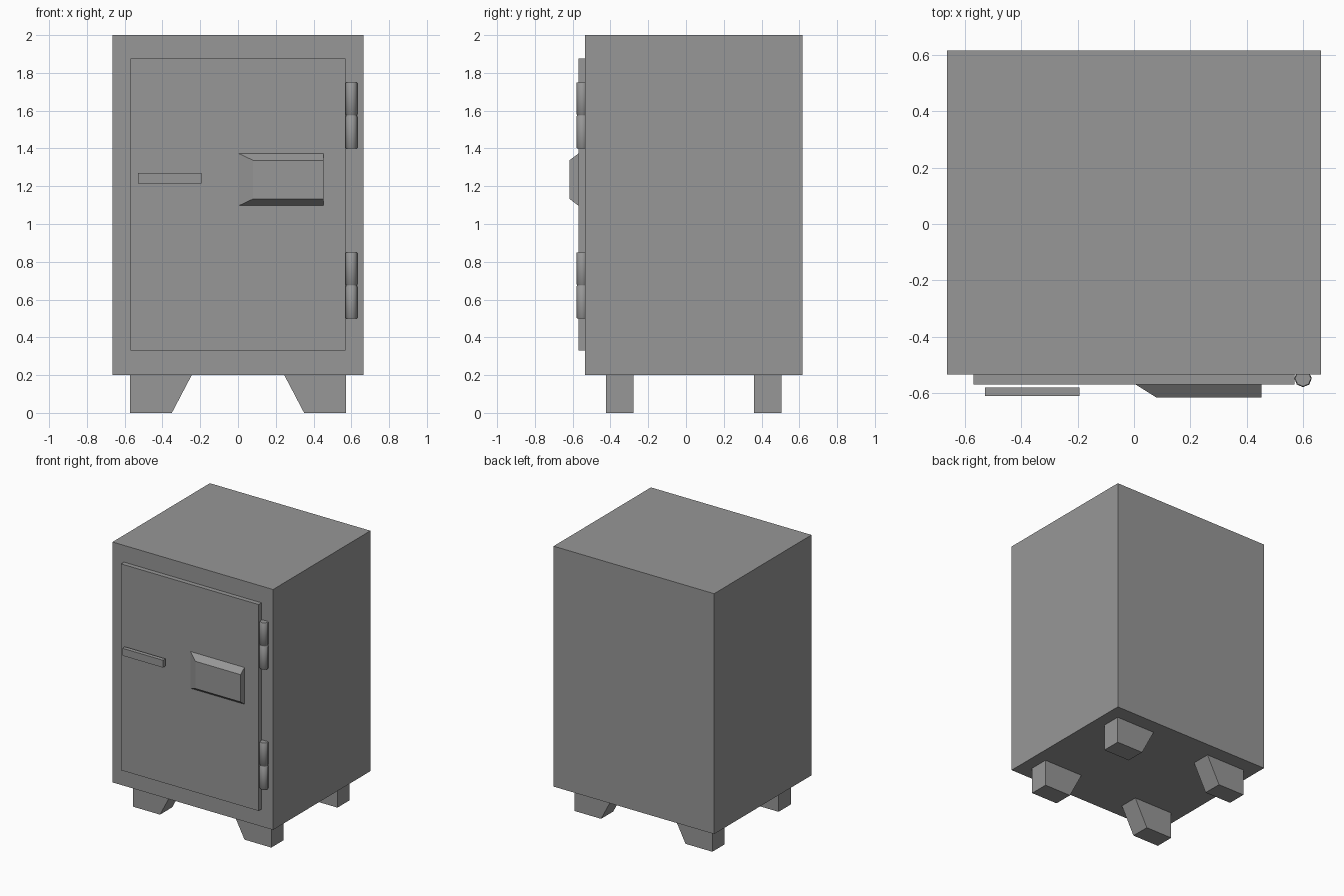
import bpy, bmesh, math

if "Cube" in bpy.data.objects:
    bpy.data.objects.remove(bpy.data.objects["Cube"])

# Dark grey painted steel, used on every part
steel = bpy.data.materials.new("dark_steel")
steel.diffuse_color = (0.31, 0.31, 0.31, 1)
steel.use_nodes = True
steel.node_tree.nodes["Principled BSDF"].inputs["Base Color"].default_value = steel.diffuse_color


def make_object(name, bm):
    bmesh.ops.recalc_face_normals(bm, faces=bm.faces)
    mesh = bpy.data.meshes.new(name)
    bm.to_mesh(mesh)
    bm.free()
    mesh.materials.append(steel)
    obj = bpy.data.objects.new(name, mesh)
    bpy.context.collection.objects.link(obj)
    return obj


def box(name, lo, hi):
    bm = bmesh.new()
    bmesh.ops.create_cube(bm, size=1)
    for v in bm.verts:
        v.co = [(a + b) / 2 + c * (b - a) for a, b, c in zip(lo, hi, v.co)]
    return make_object(name, bm)


def loft(name, start, end):
    """Solid between two matching polygons."""
    bm = bmesh.new()
    a = [bm.verts.new(p) for p in start]
    b = [bm.verts.new(p) for p in end]
    bm.faces.new(a)
    bm.faces.new(b[::-1])
    for i in range(len(a)):
        j = (i + 1) % len(a)
        bm.faces.new((a[i], b[i], b[j], a[j]))
    return make_object(name, bm)


def turned(name, x, y, z, profile, sides=8):
    """Low-poly turned part from (radius, height) pairs, smooth round the sides."""
    bm = bmesh.new()
    rings = [[bm.verts.new((x + r * math.cos(math.tau * i / sides),
                            y + r * math.sin(math.tau * i / sides), z + h))
              for i in range(sides)] for r, h in profile]
    bm.faces.new(rings[0][::-1])
    bm.faces.new(rings[-1])
    for a, b in zip(rings, rings[1:]):
        for i in range(sides):
            j = (i + 1) % sides
            bm.faces.new((a[i], a[j], b[j], b[i]))
    obj = make_object(name, bm)
    bpy.ops.object.select_all(action='DESELECT')
    obj.select_set(True)
    bpy.context.view_layer.objects.active = obj
    bpy.ops.object.shade_smooth_by_angle(angle=math.radians(50))
    return obj


# Cabinet and door panel
box("cabinet", (-0.665, -0.535, 0.2), (0.665, 0.617, 2.0))
box("door", (-0.57, -0.57, 0.33), (0.57, -0.535, 1.875))

# Bar handle standing just off the door
box("handle", (-0.53, -0.612, 1.215), (-0.193, -0.582, 1.27))

# Lock housing, sloped on three sides
loft("lock_housing",
     [(x, -0.567, z) for x, z in ((0, 1.095), (0.453, 1.095), (0.453, 1.375), (0, 1.375))],
     [(x, -0.617, z) for x, z in ((0.08, 1.133), (0.453, 1.133), (0.453, 1.337), (0.08, 1.337))])

# Hinges, each a barrel with a fine groove round the middle
hinge = [(0.028, 0), (0.031, 0.004), (0.031, 0.169), (0.028, 0.172),
         (0.028, 0.178), (0.031, 0.181), (0.031, 0.346), (0.028, 0.35)]
for label, z in (("lower", 0.5), ("upper", 1.4)):
    turned(f"{label}_hinge", 0.601, -0.549, z, hinge)

# Four feet, sloped on the inner side
for row, y0, y1 in (("front", -0.423, -0.278), ("back", 0.36, 0.505)):
    for side, s in (("left", -1), ("right", 1)):
        outline = ((0.572, 0), (0.572, 0.2), (0.245, 0.2), (0.35, 0))
        loft(f"{row}_{side}_foot",
             [(s * x, y0, z) for x, z in outline],
             [(s * x, y1, z) for x, z in outline])
